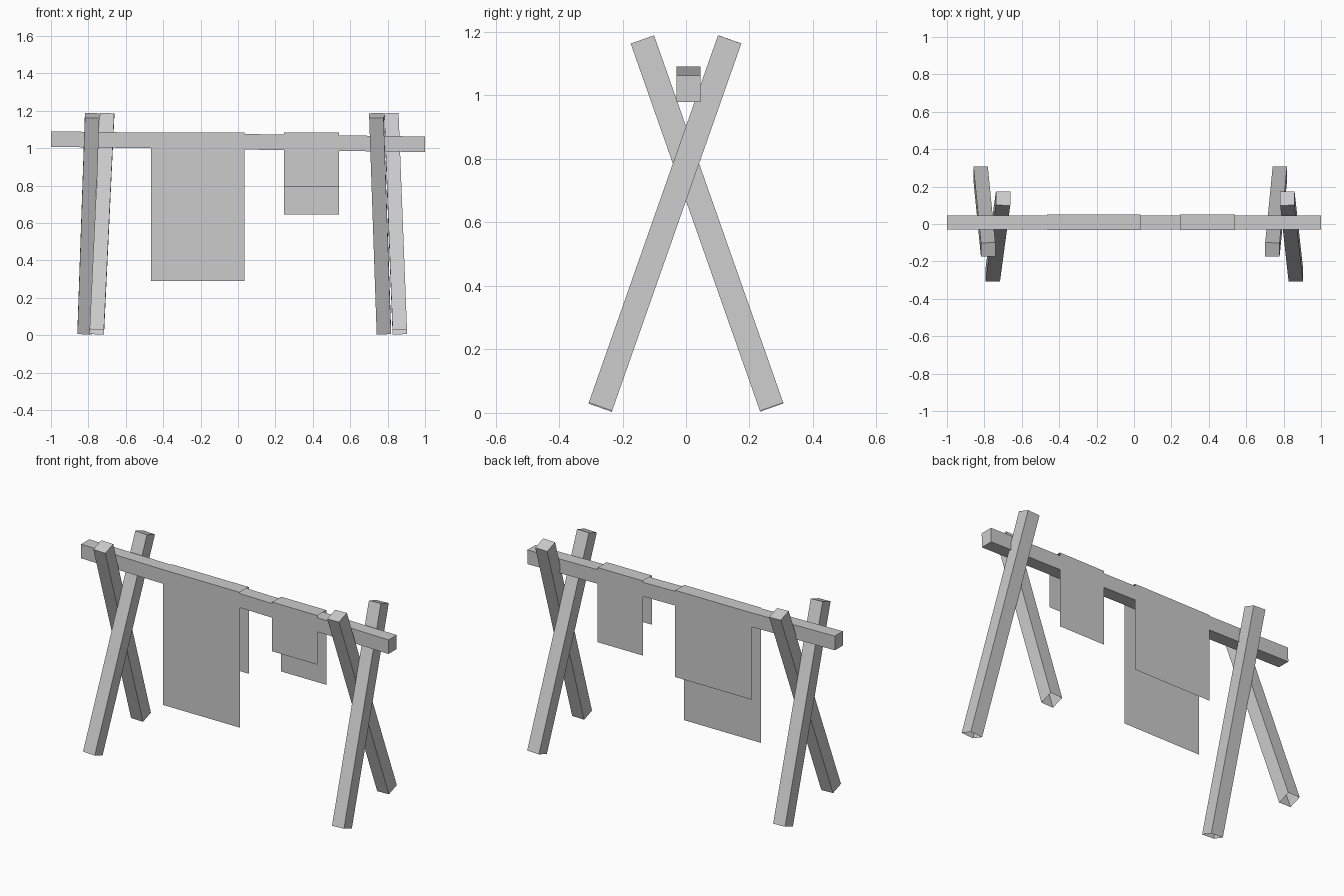
import bpy, bmesh
from mathutils import Vector, Matrix

cube = bpy.data.objects.get("Cube")
if cube:
    bpy.data.objects.remove(cube, do_unlink=True)

grey = bpy.data.materials.new("plain_grey")
grey.use_nodes = True
grey.diffuse_color = (0.6, 0.6, 0.6, 1)
grey.node_tree.nodes["Principled BSDF"].inputs["Base Color"].default_value = (0.6, 0.6, 0.6, 1)


def add_object(name, bm):
    mesh = bpy.data.meshes.new(name)
    bm.to_mesh(mesh)
    bm.free()
    mesh.materials.append(grey)
    obj = bpy.data.objects.new(name, mesh)
    bpy.context.collection.objects.link(obj)
    return obj


def bar(name, start, end, side, width, depth, open_start=False):
    """Square timber from start to end; side is the rough direction of its width."""
    start, end = Vector(start), Vector(end)
    axis = (end - start).normalized()
    across = Vector(side)
    across = (across - axis * across.dot(axis)).normalized()
    turn = Matrix((across, axis.cross(across), axis)).transposed().to_4x4()
    bm = bmesh.new()
    bmesh.ops.create_cube(bm, size=1)
    if open_start:
        foot = min(bm.faces, key=lambda f: f.calc_center_median().z)
        bmesh.ops.delete(bm, geom=[foot], context='FACES_ONLY')
    bm.transform(Matrix.Translation((start + end) / 2) @ turn
                 @ Matrix.Diagonal((width, depth, (end - start).length, 1)))
    return add_object(name, bm)


def cloth(name, x0, x1, top, front_hem, back_hem):
    """Thin sheet folded over the pole."""
    profile = [(-0.033, front_hem), (-0.033, top), (0.05, top), (0.05, back_hem)]
    bm = bmesh.new()
    rows = [[bm.verts.new((x, y, z)) for x in (x0, x1)] for y, z in profile]
    for a, b in zip(rows, rows[1:]):
        bm.faces.new((a[0], a[1], b[1], b[0]))
    return add_object(name, bm)


# Crossed legs: foot x and head x of each timber
legs = {
    "right_front_leg": (-0.755, -0.70, -1),
    "right_back_leg": (-0.82, -0.78, 1),
    "left_front_leg": (0.865, 0.82, -1),
    "left_back_leg": (0.78, 0.74, 1),
}
for name, (foot_x, head_x, lean) in legs.items():
    bar(name, (foot_x, 0.27 * lean, 0.018), (head_x, -0.137 * lean, 1.175),
        (1, 0, 0), 0.077, 0.078, open_start=True)

# Slightly sloping pole
bar("cross_pole", (-1, 0.008, 1.049), (1, 0.008, 1.021), (0, 1, 0), 0.075, 0.083)

# Hanging sheets
cloth("large_cloth", -0.465, 0.035, 1.085, 0.29, 0.575)
cloth("small_cloth", 0.245, 0.54, 1.084, 0.795, 0.645)
